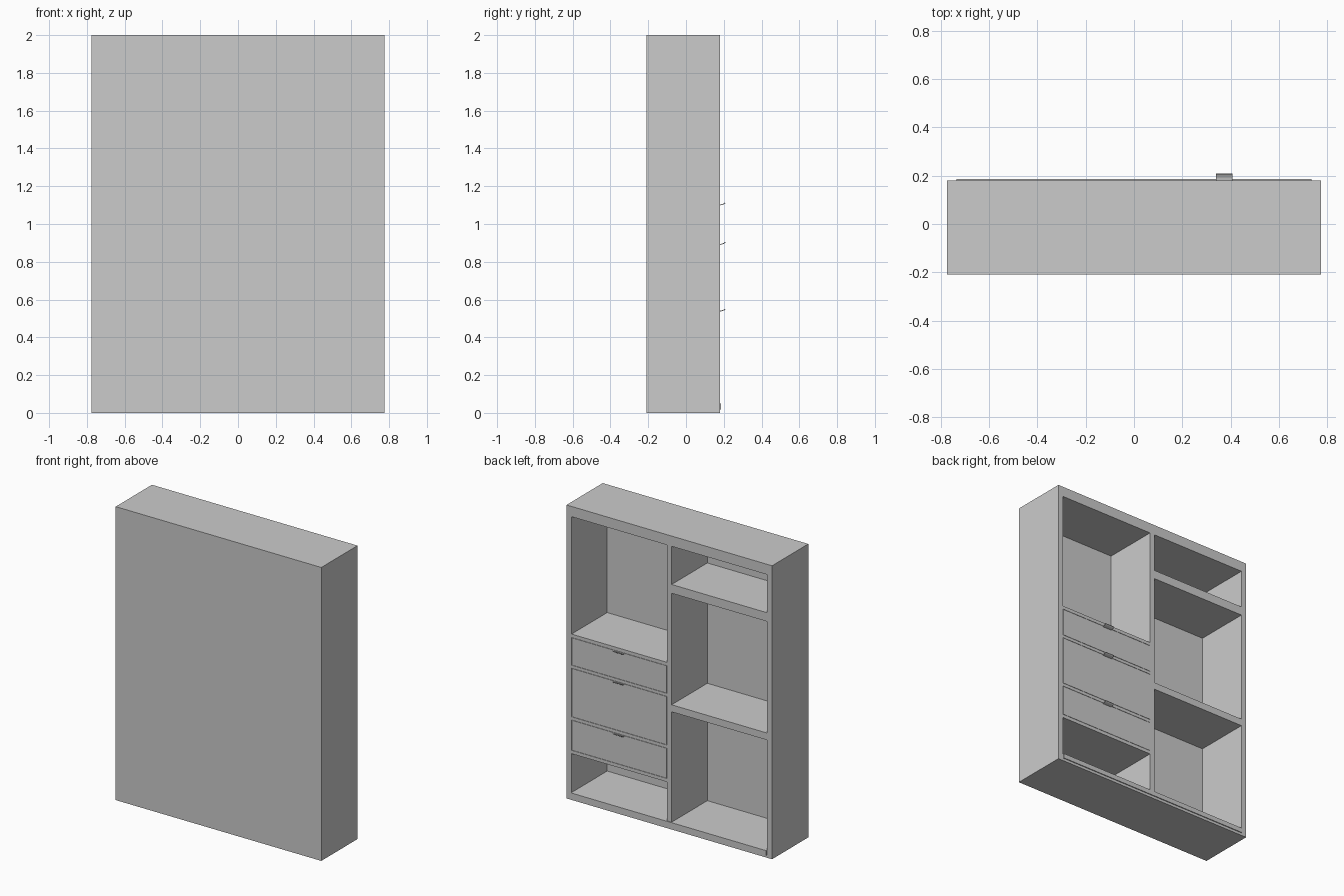
import bpy

if "Cube" in bpy.data.objects:
    bpy.data.objects.remove(bpy.data.objects["Cube"])

Y_IN, Y_OUT = -0.204, 0.18      # inside of the closed panel, open face
SIDE, MID = 0.737, 0.018        # inner face of sides, half divider


def box(name, x0, x1, y0, y1, z0, z1):
    bpy.ops.mesh.primitive_cube_add(
        size=1, location=((x0 + x1) / 2, (y0 + y1) / 2, (z0 + z1) / 2))
    o = bpy.context.object
    o.name = name
    o.scale = (x1 - x0, y1 - y0, z1 - z0)
    bpy.ops.object.transform_apply(location=False, rotation=False)
    return o


def extrude_x(name, profile, x0, x1):
    """Closed (y, z) profile swept along x."""
    n = len(profile)
    verts = [(x, y, z) for x in (x0, x1) for y, z in profile]
    faces = [(i, (i + 1) % n, n + (i + 1) % n, n + i) for i in range(n)]
    faces += [tuple(reversed(range(n))), tuple(range(n, 2 * n))]
    me = bpy.data.meshes.new(name)
    me.from_pydata(verts, [], faces)
    o = bpy.data.objects.new(name, me)
    bpy.context.collection.objects.link(o)
    return o


# Carcass
box("closed_panel", -0.775, 0.775, -0.21, Y_IN, 0, 2)
for name, x0, x1 in (("side_a", -0.775, -SIDE), ("side_b", SIDE, 0.775)):
    box(name, x0, x1, Y_IN, Y_OUT, 0, 2)
box("top_panel", -SIDE, SIDE, Y_IN, Y_OUT, 1.93, 2)
box("base_panel", -SIDE, SIDE, Y_IN, Y_OUT, 0, 0.05)
box("centre_divider", -MID, MID, Y_IN, Y_OUT, 0.05, 1.93)
box("plinth_strip", -0.735, 0.735, Y_OUT, 0.186, 0.018, 0.05)

# Shelves of the open column
for z0, z1 in ((0.802, 0.85), (1.61, 1.67)):
    box("open_shelf", -SIDE, -MID, Y_IN, Y_OUT, z0, z1)

# Shelves around the drawers
for z0, z1 in ((0.315, 0.338), (0.545, 0.566), (0.898, 0.918), (1.107, 1.13)):
    box("drawer_shelf", MID, SIDE, Y_IN, Y_OUT, z0, z1)

# Drawers with curved lip pulls on the top edge
for z0, z1 in ((0.34, 0.543), (0.568, 0.896), (0.92, 1.105)):
    a, b = MID + 0.002, SIDE - 0.002
    box("drawer_front", a, b, 0.162, Y_OUT, z0, z1)
    box("drawer_bottom", a, b, -0.19, 0.162, z0, z0 + 0.012)
    box("drawer_rear", a, b, -0.19, -0.178, z0 + 0.012, z1 - 0.02)
    for x in (a, b - 0.012):
        box("drawer_side", x, x + 0.012, -0.178, 0.162, z0 + 0.012, z1 - 0.02)
    lip = [(0.179, -0.002), (0.19, 0.0), (0.2, 0.004), (0.207, 0.009)]
    profile = [(y, z1 + z) for y, z in lip]
    profile += [(y + 0.002, z1 + z - 0.004) for y, z in reversed(lip)]
    extrude_x("drawer_pull", profile[::-1], 0.34, 0.408)

# Make all face normals consistent
for o in bpy.context.scene.objects:
    bpy.context.view_layer.objects.active = o
    bpy.ops.object.select_all(action='DESELECT')
    o.select_set(True)
    bpy.ops.object.mode_set(mode='EDIT')
    bpy.ops.mesh.select_all(action='SELECT')
    bpy.ops.mesh.normals_make_consistent(inside=False)
    bpy.ops.object.mode_set(mode='OBJECT')
